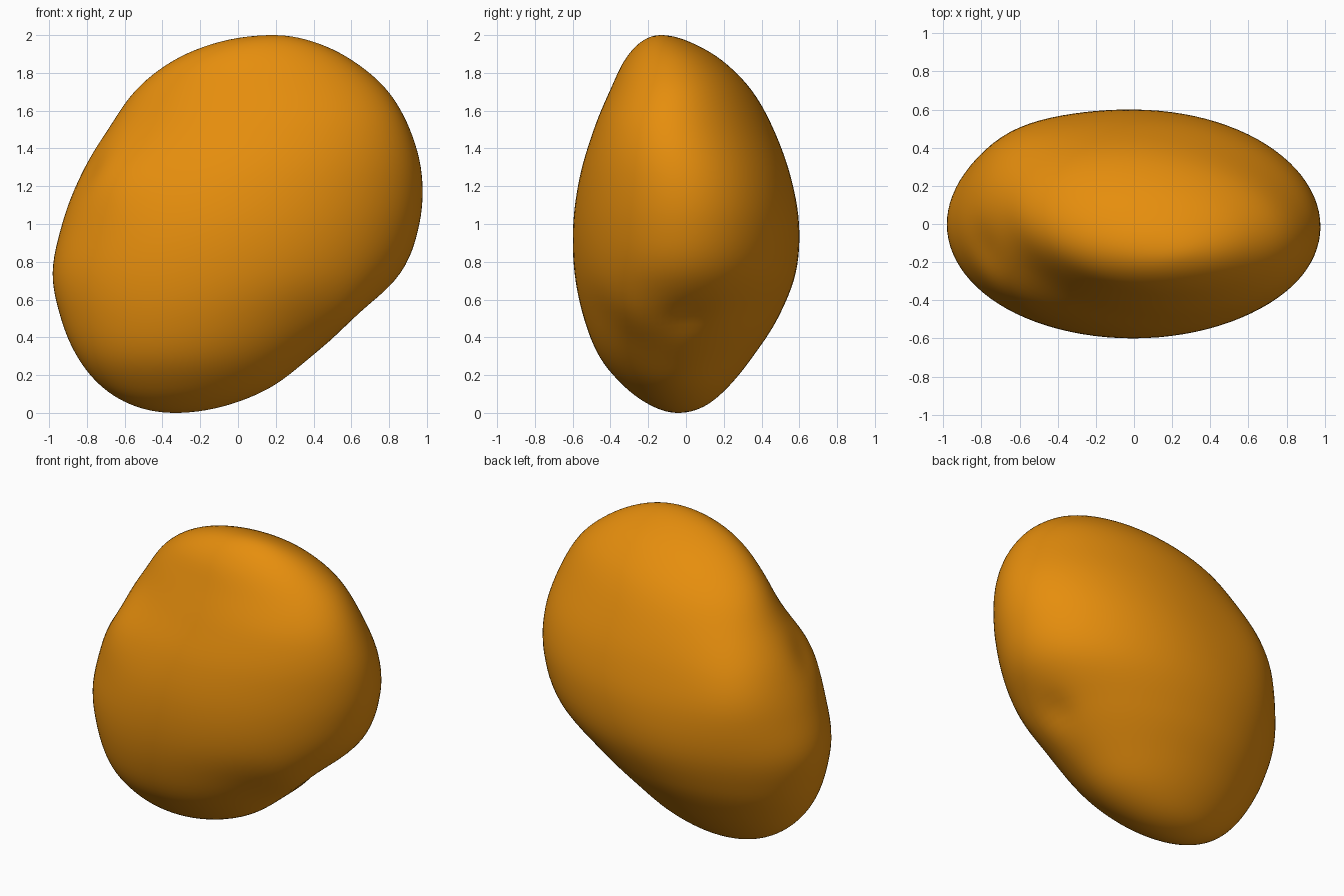
import bpy, bmesh, math
from mathutils import Vector

if "Cube" in bpy.data.objects:
    bpy.data.objects.remove(bpy.data.objects["Cube"])

RINGS, SIDES = 72, 96

# Outlines sampled every 15 degrees, where height z = 1 - cos(angle)
X_LEFT = [-0.33, -0.54, -0.715, -0.848, -0.937, -0.98, -0.925, -0.82, -0.68, -0.54, -0.34, -0.09, 0.18]
X_RIGHT = [-0.33, -0.08, 0.17, 0.38, 0.61, 0.86, 0.96, 0.973, 0.91, 0.79, 0.605, 0.395, 0.18]
Y_FRONT = [-0.04, -0.175, -0.32, -0.455, -0.54, -0.59, -0.597, -0.56, -0.485, -0.40, -0.325, -0.235, -0.13]
Y_BACK = [-0.04, 0.095, 0.22, 0.35, 0.485, 0.58, 0.597, 0.55, 0.46, 0.345, 0.19, 0.015, -0.13]


def closed_outline(a, b):
    """Join two sides into one loop and return a smooth sampler over 0..2 pi."""
    loop = a + b[-2:0:-1]
    n = len(loop)

    def sample(angle):
        f = (angle / (2 * math.pi) * n) % n
        i = int(f)
        t = f - i
        p0, p1, p2, p3 = (loop[(i + k) % n] for k in (-1, 0, 1, 2))
        return 0.5 * (2 * p1 + (p2 - p0) * t + (2 * p0 - 5 * p1 + 4 * p2 - p3) * t * t
                      + (3 * p1 - p0 - 3 * p2 + p3) * t ** 3)
    return sample


x_at = closed_outline(X_LEFT, X_RIGHT)
y_at = closed_outline(Y_FRONT, Y_BACK)

# Dimples and swellings: centre, push, radius
SHAPING = [
    (Vector((-0.79, -0.13, 1.29)), Vector((0.015, 0.0, -0.01)), 0.09),
    (Vector((0.61, 0.01, 0.50)), Vector((-0.015, 0.0, 0.01)), 0.08),
    (Vector((-0.60, 0.38, 1.15)), Vector((-0.045, 0.045, 0.02)), 0.25),
    (Vector((-0.68, -0.35, 1.25)), Vector((-0.02, -0.015, 0.01)), 0.16),
    (Vector((0.55, -0.25, 0.55)), Vector((0.02, -0.015, -0.015)), 0.14),
]


def shaped(p):
    q = p.copy()
    for centre, push, radius in SHAPING:
        q += push * math.exp(-(p - centre).length_squared / (2 * radius ** 2))
    return q


# Rounded body lofted from elliptical slices, slightly twisted near the top
bm = bmesh.new()
rings = []
for i in range(1, RINGS):
    a = math.pi * i / RINGS
    z = 1 - math.cos(a)
    x0, x1 = x_at(a), x_at(2 * math.pi - a)
    y0, y1 = y_at(a), y_at(2 * math.pi - a)
    twist = -0.07 * math.exp(-((z - 1.6) / 0.32) ** 2)
    ring = []
    for j in range(SIDES):
        s = 2 * math.pi * j / SIDES
        p = Vector(((x0 + x1) / 2 + (x1 - x0) / 2 * math.cos(s),
                    (y0 + y1) / 2 + (y1 - y0) / 2 * math.sin(s) + twist * math.cos(s) * math.sin(a),
                    z))
        ring.append(bm.verts.new(shaped(p)))
    rings.append(ring)
bottom = bm.verts.new((X_LEFT[0], Y_FRONT[0], 0))
top = bm.verts.new((X_LEFT[-1], Y_FRONT[-1], 2))
for j in range(SIDES):
    k = (j + 1) % SIDES
    bm.faces.new((bottom, rings[0][k], rings[0][j]))
    bm.faces.new((top, rings[-1][j], rings[-1][k]))
    for lo, hi in zip(rings, rings[1:]):
        bm.faces.new((lo[j], lo[k], hi[k], hi[j]))
bmesh.ops.recalc_face_normals(bm, faces=bm.faces)
for f in bm.faces:
    f.smooth = True

mesh = bpy.data.meshes.new("rounded_body")
bm.to_mesh(mesh)
bm.free()
body = bpy.data.objects.new("rounded_body", mesh)
bpy.context.collection.objects.link(body)

orange = bpy.data.materials.new("orange")
orange.diffuse_color = (0.79, 0.27, 0.004, 1)
orange.use_nodes = True
orange.node_tree.nodes["Principled BSDF"].inputs["Base Color"].default_value = orange.diffuse_color
mesh.materials.append(orange)
